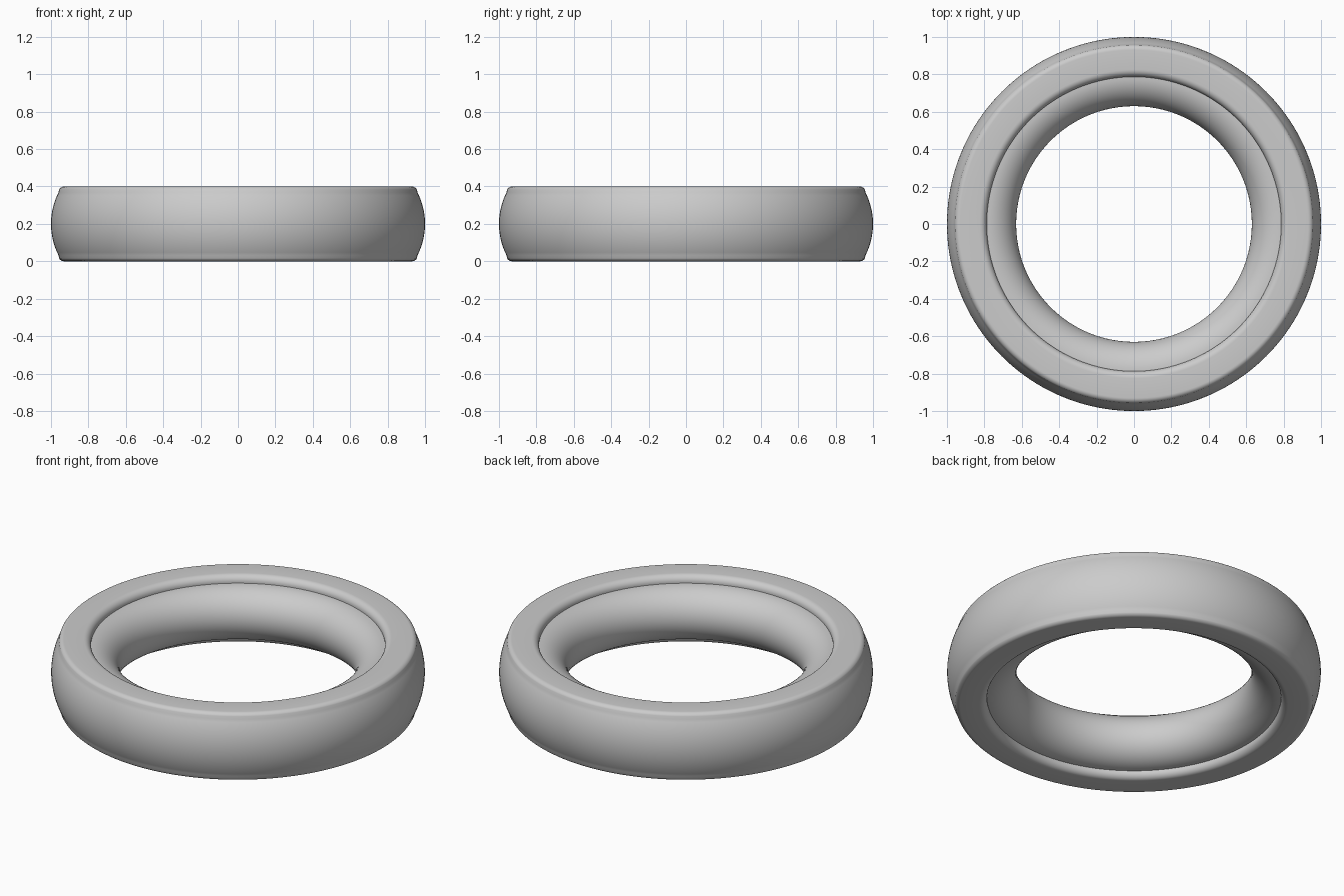
import bpy
import bmesh
from math import sin, cos, pi, radians
from mathutils import Matrix

cube = bpy.data.objects.get("Cube")
if cube:
    bpy.data.objects.remove(cube, do_unlink=True)

MID = 0.2         # half height of the ring
SEGMENTS = 160


def arc(cx, cz, r, start, end, steps):
    """Points (radius, height) on an arc, angles in degrees."""
    return [(cx + r * cos(radians(start + (end - start) * i / steps)),
             cz + r * sin(radians(start + (end - start) * i / steps)))
            for i in range(steps + 1)]


# Upper half of the cross-section, measured from the middle plane
upper = arc(0.63, 0, 0.37, 0, 27, 10)               # bulging outer wall
upper += arc(0.93, 0.17, 0.03, 27, 90, 6)           # soft outer edge
upper += arc(0.825, 0.162, 0.038, 90, 180, 8)       # soft inner edge
upper += arc(0.787, 0, 0.157, 90, 180, 16)          # round inner bead
lower = [(r, -z) for r, z in reversed(upper[1:-1])]

# Lathe the closed cross-section around z
bm = bmesh.new()
loop = [bm.verts.new((r, 0, z + MID)) for r, z in upper + lower]
edges = [bm.edges.new((v, loop[(i + 1) % len(loop)])) for i, v in enumerate(loop)]
bmesh.ops.spin(bm, geom=loop + edges, cent=(0, 0, 0), axis=(0, 0, 1),
               angle=2 * pi, steps=SEGMENTS, use_merge=True)
bmesh.ops.remove_doubles(bm, verts=bm.verts, dist=0.0005)
bmesh.ops.recalc_face_normals(bm, faces=bm.faces)

mesh = bpy.data.meshes.new("ring")
bm.to_mesh(mesh)
bm.free()
ring = bpy.data.objects.new("ring", mesh)
bpy.context.collection.objects.link(ring)

# Plain grey
grey = bpy.data.materials.new("light_grey")
grey.use_nodes = True
colour = (0.6, 0.6, 0.6, 1)
grey.diffuse_color = colour
grey.node_tree.nodes["Principled BSDF"].inputs["Base Color"].default_value = colour
mesh.materials.append(grey)

# Smooth shading with the crease beside the bead kept sharp
bpy.ops.object.select_all(action='DESELECT')
ring.select_set(True)
bpy.context.view_layer.objects.active = ring
bpy.ops.object.shade_smooth_by_angle(angle=radians(35))
